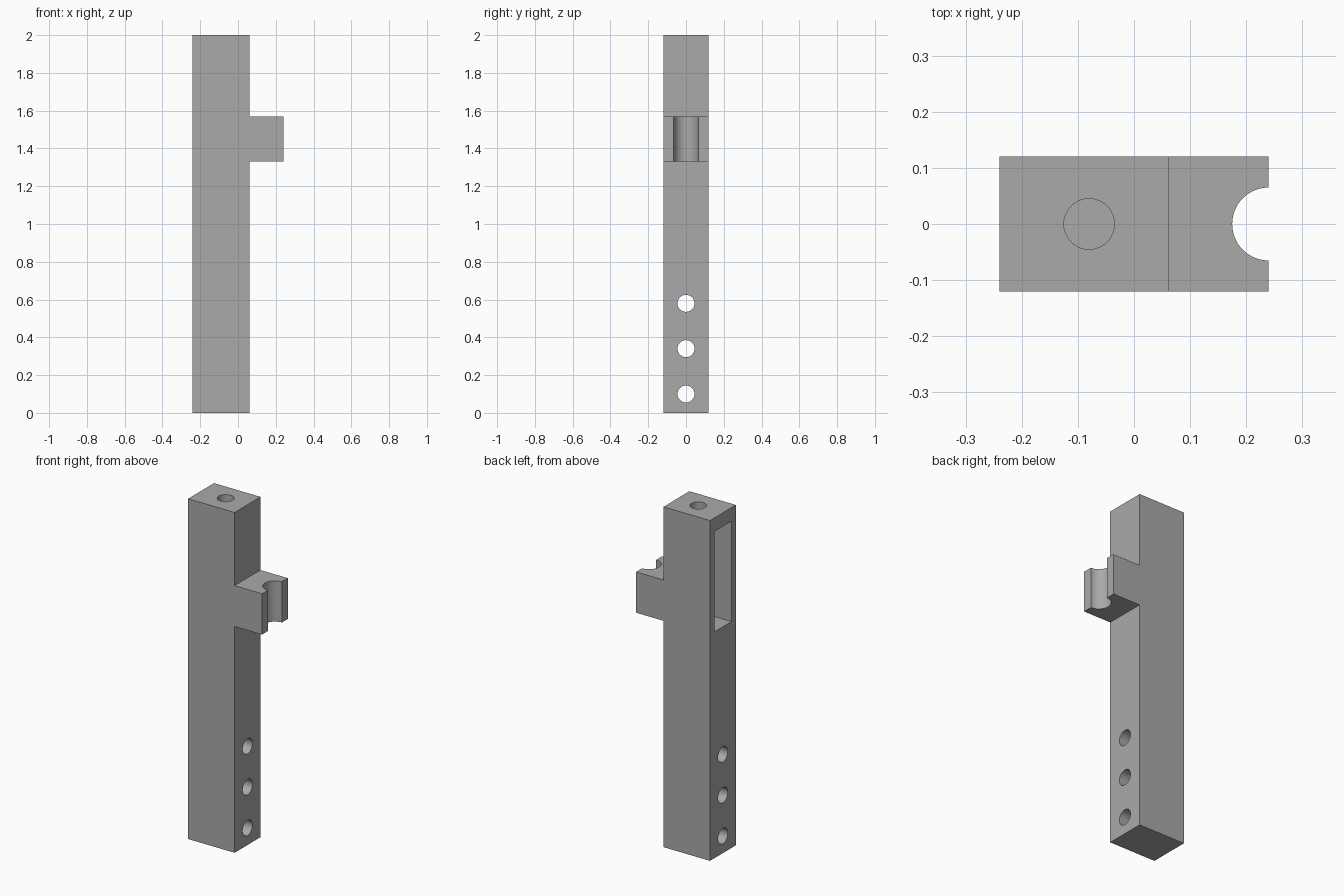
import bpy
from math import pi

cube = bpy.data.objects.get("Cube")
if cube:
    bpy.data.objects.remove(cube, do_unlink=True)

grey = bpy.data.materials.new("plain grey")
grey.use_nodes = True
colour = (0.4, 0.4, 0.4, 1)
grey.diffuse_color = colour
grey.node_tree.nodes["Principled BSDF"].inputs["Base Color"].default_value = colour


def box(name, low, high):
    centre = [(a + b) / 2 for a, b in zip(low, high)]
    bpy.ops.mesh.primitive_cube_add(size=1, location=centre)
    ob = bpy.context.object
    ob.name = name
    ob.scale = [b - a for a, b in zip(low, high)]
    bpy.ops.object.transform_apply(location=False, rotation=False, scale=True)
    ob.data.materials.append(grey)
    return ob


def rod(name, radius, length, centre, tilt=0):
    bpy.ops.mesh.primitive_cylinder_add(vertices=64, radius=radius, depth=length,
                                        location=centre, rotation=(0, tilt, 0))
    ob = bpy.context.object
    ob.name = name
    ob.data.materials.append(grey)
    return ob


def combine(target, tool, operation):
    mod = target.modifiers.new(tool.name, 'BOOLEAN')
    mod.operation = operation
    mod.solver = 'EXACT'
    mod.object = tool
    bpy.context.view_layer.objects.active = target
    bpy.ops.object.modifier_apply(modifier=mod.name)
    bpy.data.objects.remove(tool, do_unlink=True)


half = 0.12
clamp_low, clamp_high = 1.33, 1.57

# Square post with the side bracket joined on
post = box("post_with_bracket", (-0.24, -half, 0), (0.062, half, 2))
bracket = box("bracket", (0, -half, clamp_low), (0.24, half, clamp_high))
combine(post, bracket, 'UNION')

# Half-round notch in the bracket end
combine(post, rod("notch", 0.065, 0.5, (0.24, 0, 1.45)), 'DIFFERENCE')

# Deep pocket in the side opposite the bracket
combine(post, box("pocket", (-0.3, -0.08, clamp_low), (0, 0.08, 1.92)), 'DIFFERENCE')

# Round hole from the top into the pocket
combine(post, rod("top_hole", 0.045, 0.3, (-0.08, 0, 1.95)), 'DIFFERENCE')

# Three cross holes near the foot
for i in range(3):
    hole = rod("cross_hole", 0.045, 1, (-0.1, 0, 0.1 + 0.24 * i), pi / 2)
    combine(post, hole, 'DIFFERENCE')

bpy.ops.object.select_all(action='DESELECT')
post.select_set(True)
bpy.context.view_layer.objects.active = post
bpy.ops.object.shade_smooth_by_angle(angle=pi / 6)
